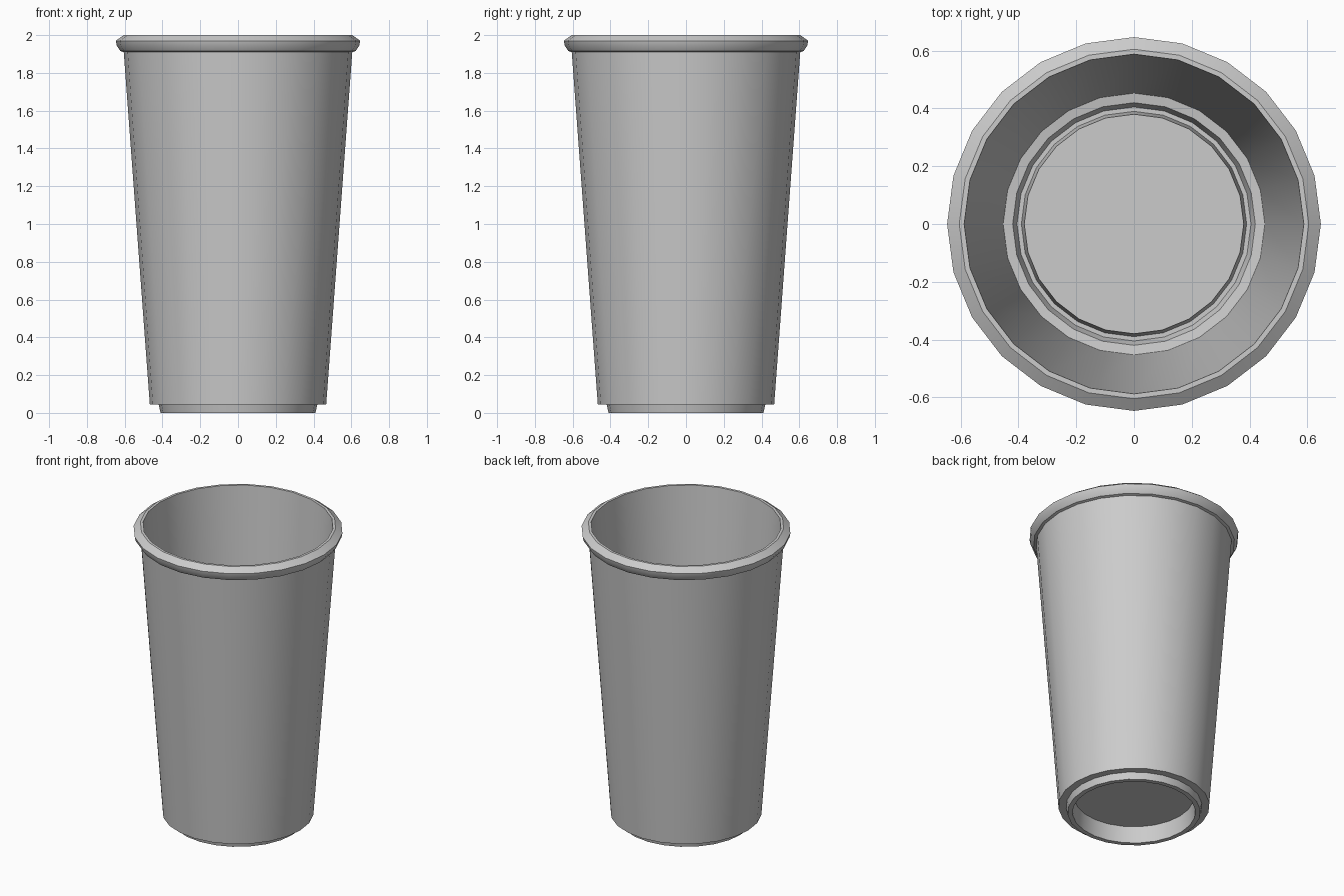
import bpy, bmesh, math

if "Cube" in bpy.data.objects:
    bpy.data.objects.remove(bpy.data.objects["Cube"])

SIDES = 24


def lathe(name, profile):
    """Revolve an (r, z) profile about z; r = 0 is not needed, the ends are capped."""
    bm = bmesh.new()
    rings = []
    for r, z in profile:
        rings.append([bm.verts.new((r * math.cos(2 * math.pi * i / SIDES),
                                    r * math.sin(2 * math.pi * i / SIDES), z))
                      for i in range(SIDES)])
    for a, b in zip(rings, rings[1:]):
        for i in range(SIDES):
            j = (i + 1) % SIDES
            bm.faces.new((a[i], a[j], b[j], b[i]))
    bm.faces.new(rings[0])
    bm.faces.new(rings[-1])
    bmesh.ops.recalc_face_normals(bm, faces=bm.faces)
    mesh = bpy.data.meshes.new(name)
    bm.to_mesh(mesh)
    bm.free()
    obj = bpy.data.objects.new(name, mesh)
    bpy.context.collection.objects.link(obj)
    bpy.context.view_layer.objects.active = obj
    obj.select_set(True)
    bpy.ops.object.shade_smooth_by_angle(angle=math.radians(30))
    obj.select_set(False)
    return obj


# Whole paper cup: underside, foot, wall, rolled rim, inner wall, groove, floor
lathe("paper_cup", [
    (0.37, 0.11), (0.38, 0.0),                                # recessed underside
    (0.41, 0.0), (0.42, 0.045), (0.467, 0.045),               # foot and step
    (0.605, 1.91),                                            # outer wall
    (0.622, 1.915), (0.642, 1.945), (0.647, 1.97), (0.605, 2.0),  # rolled rim
    (0.588, 2.0),
    (0.453, 0.06), (0.42, 0.055), (0.405, 0.012),             # inner wall and step
    (0.39, 0.012), (0.38, 0.12),                              # groove and raised floor
])
